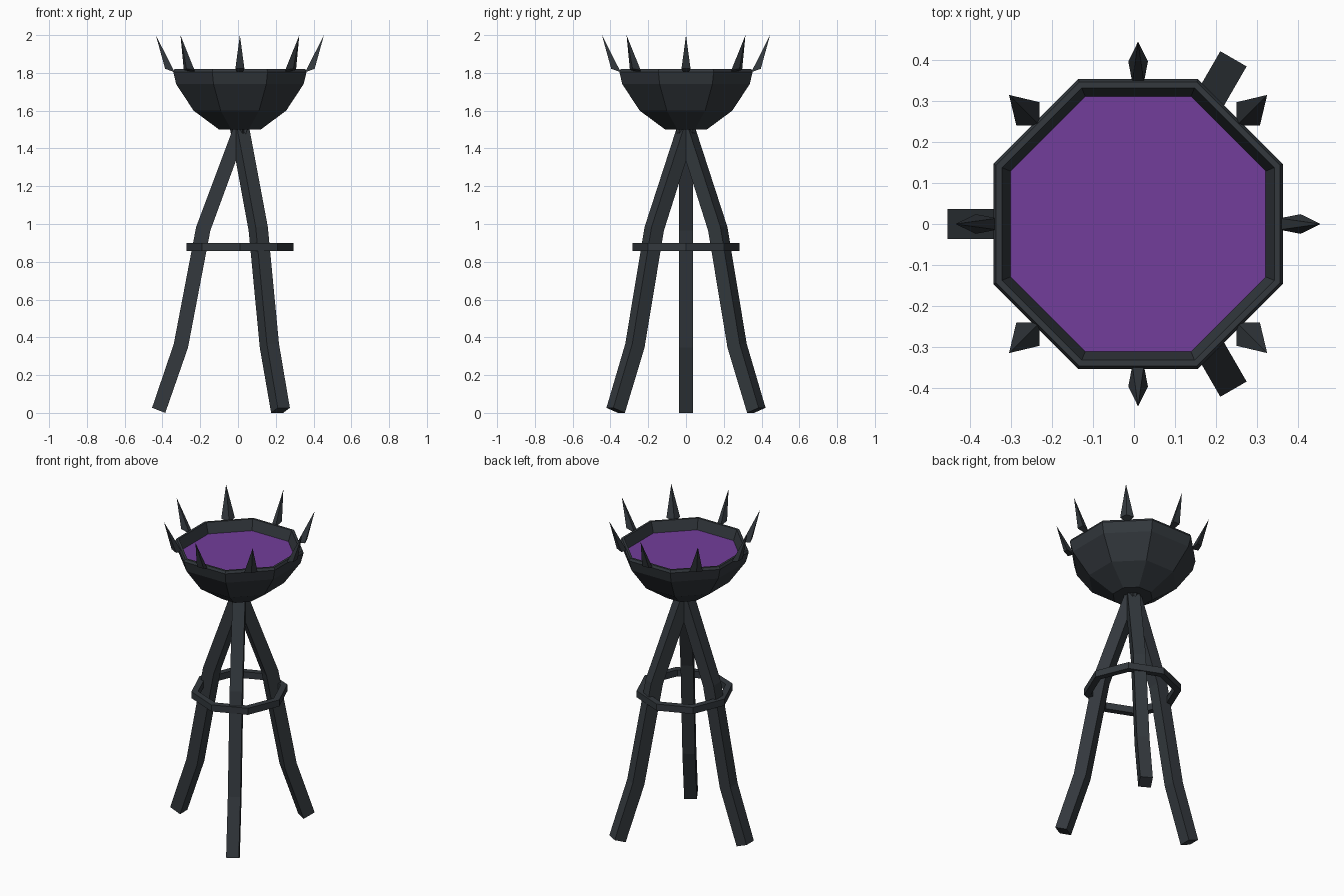
import bpy, bmesh, math
from mathutils import Matrix, Vector

if "Cube" in bpy.data.objects:
    bpy.data.objects.remove(bpy.data.objects["Cube"])

CX = 0.01  # the bowl axis sits slightly off centre


def material(name, rgb):
    m = bpy.data.materials.new(name)
    m.diffuse_color = (*rgb, 1)
    m.use_nodes = True
    m.node_tree.nodes["Principled BSDF"].inputs["Base Color"].default_value = m.diffuse_color
    return m


iron = material("dark_iron", (0.033, 0.040, 0.047))
purple = material("purple_liquid", (0.171, 0.048, 0.325))


def finish(name, bm, mat):
    bmesh.ops.recalc_face_normals(bm, faces=bm.faces)
    me = bpy.data.meshes.new(name)
    bm.to_mesh(me)
    bm.free()
    me.materials.append(mat)
    ob = bpy.data.objects.new(name, me)
    bpy.context.collection.objects.link(ob)
    return ob


def loft(name, rings, mat, closed=False):
    """Skin a list of equal-length point rings, capped or joined end to end."""
    bm = bmesh.new()
    vs = [[bm.verts.new(p) for p in r] for r in rings]
    n = len(vs[0])
    pairs = list(zip(vs, vs[1:]))
    if closed:
        pairs.append((vs[-1], vs[0]))
    else:
        bm.faces.new(vs[0])
        bm.faces.new(vs[-1])
    for a, b in pairs:
        for i in range(n):
            j = (i + 1) % n
            bm.faces.new((a[i], a[j], b[j], b[i]))
    return finish(name, bm, mat)


def octagon(r, z, turn):
    return [(CX + r * math.cos(math.radians(45 * i + turn)),
             r * math.sin(math.radians(45 * i + turn)), z) for i in range(8)]


# Bowl and liquid: octagons measured across the flats
FLAT = 1 / math.cos(math.pi / 8)
bowl_profile = [(0.11, 1.5), (0.245, 1.6), (0.337, 1.74), (0.353, 1.805),
                (0.346, 1.82), (0.332, 1.82), (0.31, 1.75)]
loft("bowl", [octagon(r * FLAT, z, 22.5) for r, z in bowl_profile], iron)
loft("liquid", [octagon(0.311 * FLAT, z, 22.5) for z in (1.749, 1.755)], purple)

# Brace ring around the legs
loft("brace_ring", [octagon(r, z, 0) for r, z in
                    ((0.283, 0.858), (0.283, 0.9), (0.243, 0.9), (0.243, 0.858))],
     iron, closed=True)

# Three bent legs: radius, height, and half thickness (outward, up) at each joint
leg_path = [(0.43, 0.0135, 0.035, 0.0135), (0.3125, 0.355, 0.0375, 0.01),
            (0.194, 0.975, 0.0375, 0.01), (-0.008, 1.52, 0.034, 0.013)]
W = 0.037
for k, angle in enumerate((180, 60, -60)):
    rot = Matrix.Translation((CX, 0, 0)) @ Matrix.Rotation(math.radians(angle), 4, 'Z')
    rings = [[rot @ Vector(p) for p in ((r - dr, -W, z - dz), (r + dr, -W, z + dz),
                                        (r + dr, W, z + dz), (r - dr, W, z - dz))]
             for r, z, dr, dz in leg_path]
    loft(f"leg_{k + 1}", rings, iron)

# Eight outward-leaning spikes around the rim
side_base = [(0.345, -0.014, 1.803), (0.396, -0.024, 1.822),
             (0.396, 0.024, 1.822), (0.345, 0.014, 1.803)]
corner_base = [(0.34, 0, 1.803), (0.38, -0.04, 1.815),
               (0.4, 0, 1.822), (0.38, 0.04, 1.815)]
for k in range(8):
    rot = Matrix.Translation((CX, 0, 0)) @ Matrix.Rotation(math.radians(45 * k), 4, 'Z')
    bm = bmesh.new()
    base = [bm.verts.new(rot @ Vector(p)) for p in (corner_base if k % 2 else side_base)]
    tip = bm.verts.new(rot @ Vector((0.445, 0, 2.0)))
    bm.faces.new(base)
    for i in range(4):
        bm.faces.new((base[i], base[(i + 1) % 4], tip))
    finish(f"spike_{k + 1}", bm, iron)
